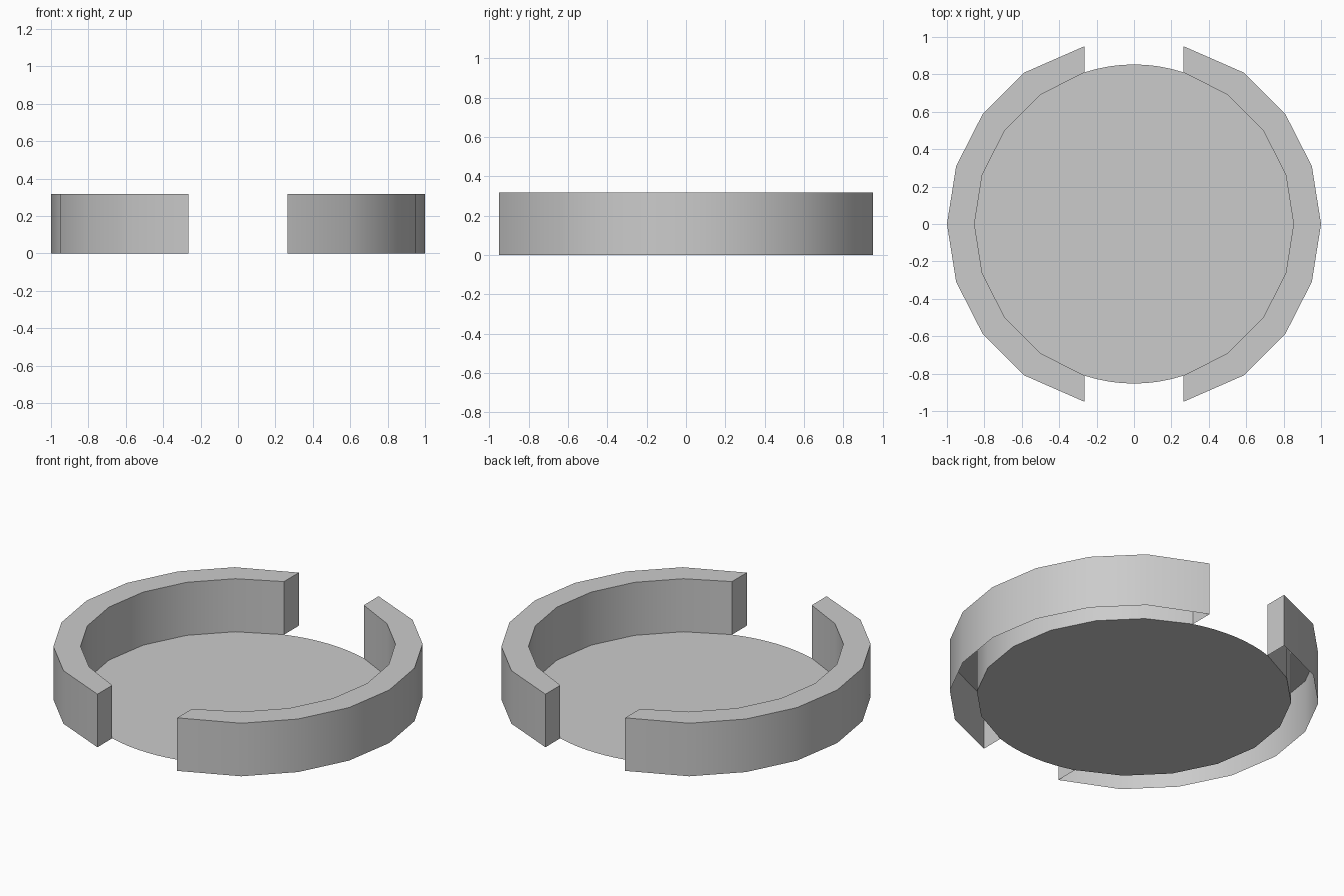
import bpy
from math import sin, cos, radians

if "Cube" in bpy.data.objects:
    bpy.data.objects.remove(bpy.data.objects["Cube"])

R_OUT, R_IN, HEIGHT = 1.0, 0.853, 0.317
STEP, GAP_ANGLE = 18, 72
GAP_X = R_IN * cos(radians(GAP_ANGLE))


def polar(r, a, z=0.0):
    return (r * cos(radians(a)), r * sin(radians(a)), z)


def make_object(name, verts, faces):
    mesh = bpy.data.meshes.new(name)
    mesh.from_pydata(verts, [], faces)
    ob = bpy.data.objects.new(name, mesh)
    bpy.context.collection.objects.link(ob)
    return ob


# Curved wall: right half, hollow and open underneath, mirrored to the left
verts, faces = [], []
angles = range(-GAP_ANGLE, GAP_ANGLE + 1, STEP)
for a in angles:
    ox, oy, _ = polar(R_OUT, a)
    ix, iy, _ = polar(R_IN, a)
    if abs(a) == GAP_ANGLE:
        ox = GAP_X  # gap ends are cut straight along y
    verts += [(ox, oy, 0), (ox, oy, HEIGHT), (ix, iy, HEIGHT), (ix, iy, 0)]
n = len(angles)
for k in range(n - 1):
    p, q = 4 * k, 4 * k + 4
    for j in range(3):  # outer side, top, inner side
        faces.append((p + j, q + j, q + j + 1, p + j + 1))
e = 4 * (n - 1)
faces += [(3, 0, 1, 2), (e, e + 3, e + 2, e + 1)]  # gap end faces
wall = make_object("curved_walls", verts, faces)
mirror = wall.modifiers.new("mirror", 'MIRROR')
mirror.use_mirror_merge = False

# Thin floor disc: coarse beside the walls, finer edge across the two gaps
rim, a = [], 0.0
while a < 360:
    rim.append(polar(R_IN, a))
    in_gap = 72 <= a < 108 or 252 <= a < 288
    a += STEP / 4 if in_gap else STEP
make_object("floor_disc", rim, [tuple(range(len(rim)))])

# Smooth shading along the walls, crisp corners
bpy.ops.object.select_all(action='DESELECT')
wall.select_set(True)
bpy.context.view_layer.objects.active = wall
bpy.ops.object.shade_smooth_by_angle(angle=radians(30))
